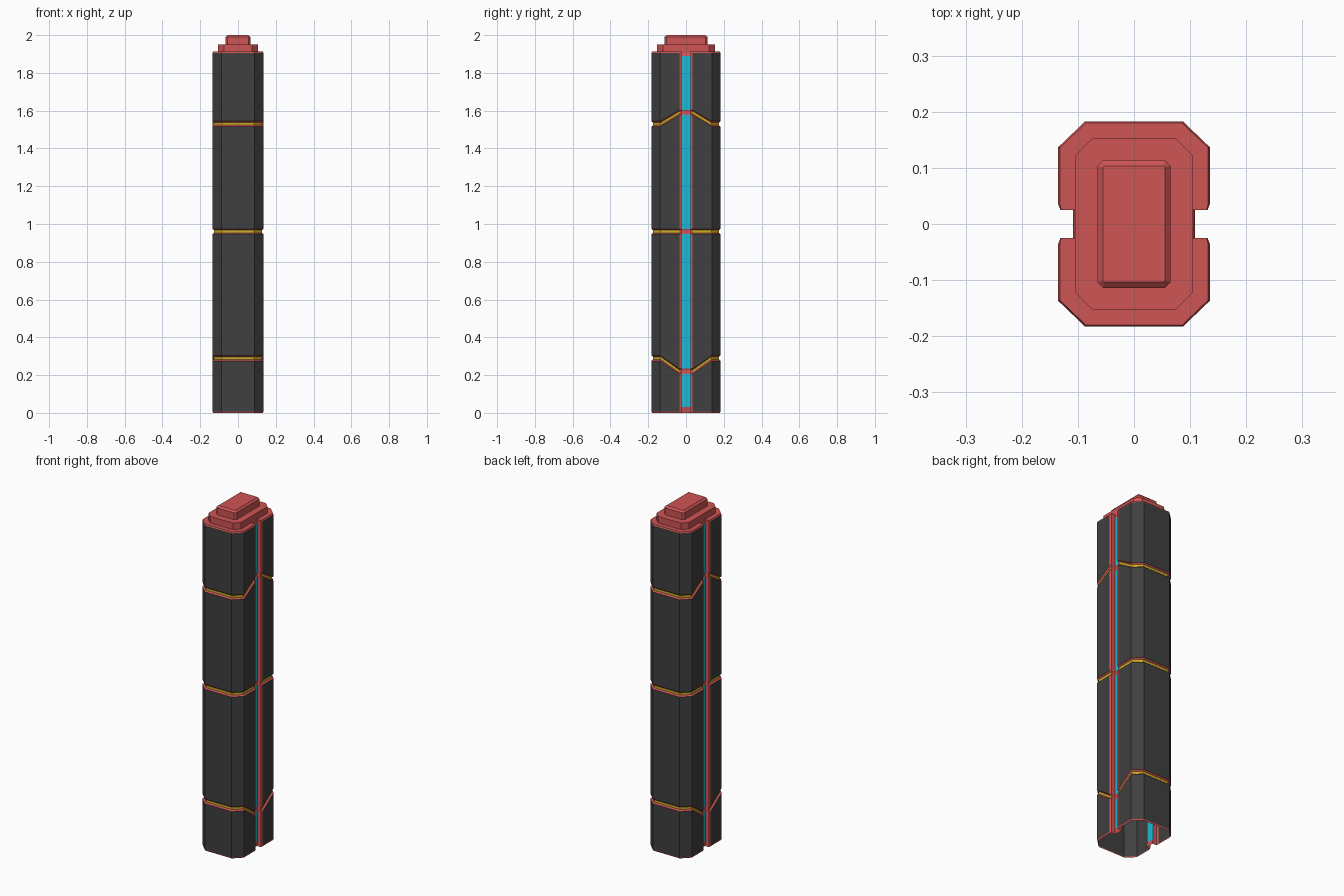
import bpy, bmesh

if "Cube" in bpy.data.objects:
    bpy.data.objects.remove(bpy.data.objects["Cube"])

COLOURS = {"dark": (0.05, 0.05, 0.05, 1), "red": (0.62, 0.09, 0.09, 1),
           "amber": (0.6, 0.42, 0.02, 1), "cyan": (0.01, 0.5, 0.7, 1)}
NAMES = list(COLOURS)
MATS = []
for name, colour in COLOURS.items():
    m = bpy.data.materials.new(name)
    m.diffuse_color = colour
    m.use_nodes = True
    m.node_tree.nodes["Principled BSDF"].inputs["Base Color"].default_value = m.diffuse_color
    MATS.append(m)
DARK, RED, AMBER, CYAN = range(4)


def finish(name, bm, mirror=False):
    bmesh.ops.recalc_face_normals(bm, faces=bm.faces)
    mesh = bpy.data.meshes.new(name)
    bm.to_mesh(mesh)
    bm.free()
    for m in MATS:
        mesh.materials.append(m)
    ob = bpy.data.objects.new(name, mesh)
    bpy.context.collection.objects.link(ob)
    if mirror:
        mod = ob.modifiers.new("mirror", 'MIRROR')
        mod.use_axis = (True, True, False)
        mod.merge_threshold = 0.0005
    return ob


def quarter(d, floor):
    """Quarter outline inset by d, ending in the side slot."""
    return [(0, .183 - d), (.087 - .41 * d, .183 - d), (.135 - d, .137 - .41 * d),
            (.135 - d, .035), (.131 - d * .5, .025), (floor, .025), (floor, 0)]


# Rows going up: outer z, z at the slot, inset, slot floor x,
# and the panel and strip materials of the band above
rows = [(0, 0, .003, .105, RED, RED), (.008, .008, 0, .105, DARK, RED),
        (.03, .03, 0, .109, DARK, CYAN)]
for outer, slot in ((.29, .22), (.96, .96), (1.53, 1.59)):
    for dz, d, floor, panel, strip in ((-.014, 0, .109, RED, RED), (-.007, .008, .106, AMBER, RED),
                                       (.007, .008, .106, RED, RED), (.014, 0, .109, DARK, CYAN)):
        rows.append((outer + dz, slot + dz, d, floor, panel, strip))
rows += [(1.89, 1.89, 0, .109, DARK, RED), (1.905, 1.905, 0, .105, RED, RED),
         (1.912, 1.912, .003, .105, RED, RED)]

# Pillar shell, open underneath, with grooved seams and a lit slot on each side
bm = bmesh.new()
rings = []
for outer, slot, d, floor, _, _ in rows:
    rings.append([bm.verts.new((x, y, outer if i < 3 else slot))
                  for i, (x, y) in enumerate(quarter(d, floor))])
for row, low, high in zip(rows, rings, rings[1:]):
    for i in range(6):
        f = bm.faces.new((low[i], low[i + 1], high[i + 1], high[i]))
        f.material_index = row[4] if i < 3 else row[5] if i == 5 else RED
# Deck closing the top
top = bm.faces.new(rings[-1] + [bm.verts.new((0, 0, rows[-1][0]))])
top.material_index = RED
finish("pillar_shell", bm, mirror=True)


def tier(name, levels):
    """Stack of chamfered rectangles: (half x, half y, chamfer, z)."""
    bm = bmesh.new()
    loops = []
    for a, b, c, z in levels:
        pts = [(a, c - b), (a, b - c), (a - c, b), (c - a, b),
               (-a, b - c), (-a, c - b), (c - a, -b), (a - c, -b)]
        loops.append([bm.verts.new((x, y, z)) for x, y in pts])
    for low, high in zip(loops, loops[1:]):
        for i in range(8):
            j = (i + 1) % 8
            bm.faces.new((low[i], low[j], high[j], high[i]))
    bm.faces.new(loops[-1])
    bm.faces.new(loops[0][::-1])
    for f in bm.faces:
        f.material_index = RED
    finish(name, bm)


# Stepped cap
tier("cap_lower_step", [(.105, .153, .031, 1.911), (.105, .153, .031, 1.95)])
tier("cap_upper_step", [(.065, .114, .01, 1.949), (.065, .114, .01, 1.99), (.055, .103, .002, 2.0)])
